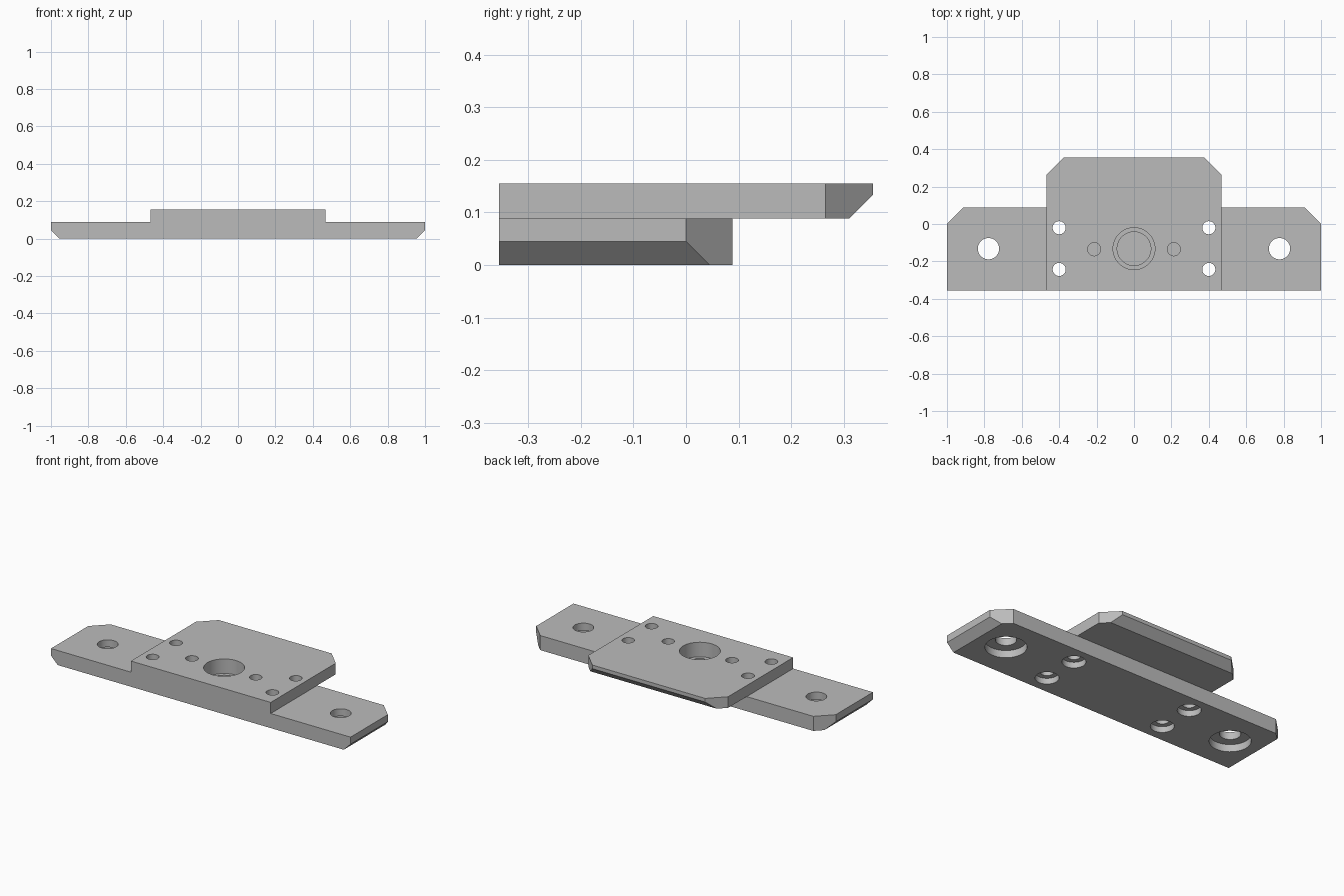
import bpy, bmesh, math
from mathutils import Vector

if "Cube" in bpy.data.objects:
    bpy.data.objects.remove(bpy.data.objects["Cube"])

steel = bpy.data.materials.new("plain grey")
steel.use_nodes = True
grey = (0.5, 0.5, 0.5, 1)
steel.diffuse_color = grey
steel.node_tree.nodes["Principled BSDF"].inputs["Base Color"].default_value = grey

FRONT, BASE_BACK, PLATE_BACK = -0.355, 0.088, 0.355
STEP, TOP = 0.088, 0.155
PLATE_X = 0.467


def finish(bm, name):
    bmesh.ops.recalc_face_normals(bm, faces=bm.faces)
    mesh = bpy.data.meshes.new(name)
    bm.to_mesh(mesh)
    bm.free()
    obj = bpy.data.objects.new(name, mesh)
    bpy.context.collection.objects.link(obj)
    mesh.materials.append(steel)
    return obj


def chamfered_block(name, low, high, chamfers):
    """Box from corner to corner, with each (point, normal) plane cut off and capped."""
    bm = bmesh.new()
    bmesh.ops.create_cube(bm, size=1)
    low, high = Vector(low), Vector(high)
    for v in bm.verts:
        v.co = (low + high) / 2 + v.co * (high - low)
    for point, normal in chamfers:
        geom = bm.verts[:] + bm.edges[:] + bm.faces[:]
        cut = bmesh.ops.bisect_plane(bm, geom=geom, plane_co=point, plane_no=normal, clear_outer=True)
        edges = [e for e in cut["geom_cut"] if isinstance(e, bmesh.types.BMEdge)]
        bmesh.ops.holes_fill(bm, edges=edges)
    return finish(bm, name)


def add_bore(bm, x, y, profile, sides=48):
    """Closed turned solid from (radius, height) steps, used to cut a hole."""
    rings = [[bm.verts.new((x + r * math.cos(i * math.tau / sides),
                            y + r * math.sin(i * math.tau / sides), z))
              for i in range(sides)] for r, z in profile]
    for a, b in zip(rings, rings[1:]):
        for i in range(sides):
            j = (i + 1) % sides
            bm.faces.new((a[i], a[j], b[j], b[i]))
    bm.faces.new(rings[0])
    bm.faces.new(rings[-1])


def apply_boolean(target, other, operation):
    mod = target.modifiers.new(operation.title(), "BOOLEAN")
    mod.operation, mod.solver, mod.object = operation, "EXACT", other
    bpy.context.view_layer.objects.active = target
    bpy.ops.object.modifier_apply(modifier=mod.name)
    bpy.data.objects.remove(other)


# Long base bar: clipped back corners and bevelled undersides at both ends
base_cuts = []
for s in (-1, 1):
    base_cuts += [((s, 0, 0), (s, 1, 0)), ((s, 0, 0.045), (s, 0, -1))]
body = chamfered_block("mounting_plate", (-1, FRONT, 0), (1, BASE_BACK, STEP), base_cuts)

# Raised plate: clipped back corners and bevelled underside at the back
plate_cuts = [((0, PLATE_BACK, 0.133), (0, 1, -1))]
plate_cuts += [((s * PLATE_X, 0.265, 0), (s, 1, 0)) for s in (-1, 1)]
plate = chamfered_block("raised_plate", (-PLATE_X, FRONT, STEP), (PLATE_X, PLATE_BACK, TOP), plate_cuts)
apply_boolean(body, plate, "UNION")

# Holes: stepped centre recess, blind pin holes, counterbored screw holes
bm = bmesh.new()
add_bore(bm, 0, -0.132, [(0.09, 0.03), (0.09, 0.067), (0.112, 0.067), (0.112, 0.2)], 64)
for s in (-1, 1):
    add_bore(bm, s * 0.213, -0.135, [(0.035, 0.067), (0.035, 0.2)])
    add_bore(bm, s * 0.778, -0.132, [(0.112, -0.1), (0.112, 0.044), (0.057, 0.044), (0.057, 0.2)])
    for y in (-0.02, -0.243):
        add_bore(bm, s * 0.4, y, [(0.064, -0.1), (0.064, 0.035), (0.035, 0.035), (0.035, 0.2)])
apply_boolean(body, finish(bm, "hole_cutters"), "DIFFERENCE")

# Smooth bores, crisp edges
bpy.ops.object.select_all(action="DESELECT")
body.select_set(True)
bpy.context.view_layer.objects.active = body
bpy.ops.object.shade_smooth_by_angle(angle=math.radians(30))
